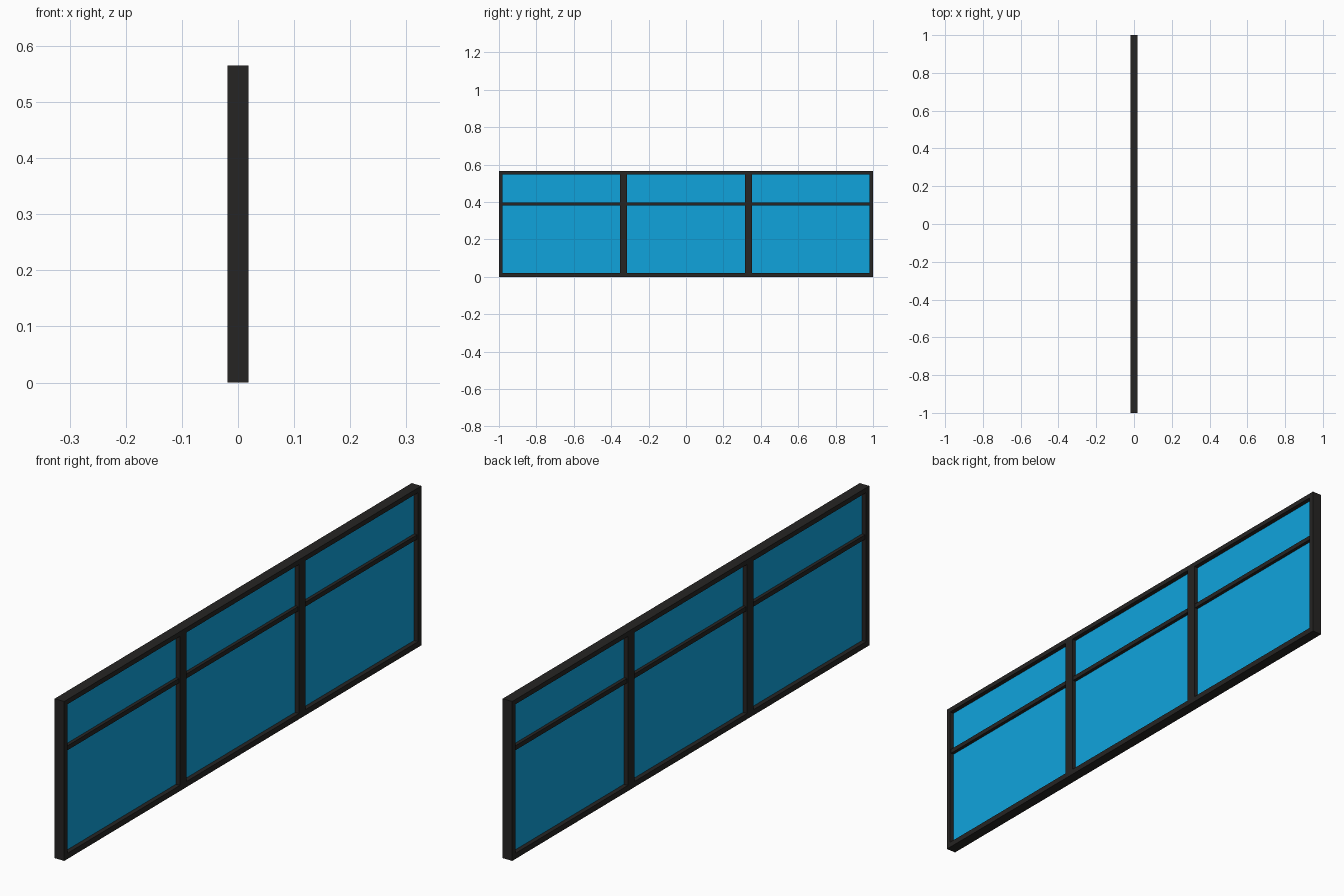
import bpy

if "Cube" in bpy.data.objects:
    bpy.data.objects.remove(bpy.data.objects["Cube"])

DEPTH, HEIGHT = 0.0375, 0.565       # overall frame depth (x) and height (z)
EDGE, MULLION = 0.018, 0.037        # outer post and mullion widths
SILL, HEAD = 0.02, 0.017            # bottom and top rail heights
BAR_Z, BAR_H, BAR_D = 0.39, 0.016, 0.030
GLASS_D = 0.006


def material(name, color):
    m = bpy.data.materials.new(name)
    m.diffuse_color = (*color, 1)
    m.use_nodes = True
    m.node_tree.nodes["Principled BSDF"].inputs["Base Color"].default_value = m.diffuse_color
    return m


FRAME = material("dark_frame", (0.019, 0.018, 0.017))
GLASS = material("blue_glass", (0.005, 0.37, 0.72))


def box(name, y0, y1, z0, z1, depth, mat):
    bpy.ops.mesh.primitive_cube_add(size=1, location=(0, (y0 + y1) / 2, (z0 + z1) / 2))
    ob = bpy.context.object
    ob.name = name
    ob.scale = (depth, y1 - y0, z1 - z0)
    bpy.ops.object.transform_apply(location=False, rotation=False, scale=True)
    ob.data.materials.append(mat)
    return ob


# Vertical posts: two ends and two mullions
posts = [(-1, -1 + EDGE)]
posts += [(c - MULLION / 2, c + MULLION / 2) for c in (-1 / 3, 1 / 3)]
posts += [(1 - EDGE, 1)]
for i, (a, b) in enumerate(posts):
    kind = "end_post" if i in (0, 3) else "mullion"
    box(f"{kind}_{i + 1}", a, b, 0, HEIGHT, DEPTH, FRAME)

# Rails, glazing bar and glass panes in each of the three bays
for i in range(3):
    y0, y1 = posts[i][1], posts[i + 1][0]
    low, high = BAR_Z - BAR_H / 2, BAR_Z + BAR_H / 2
    box(f"bottom_rail_{i + 1}", y0, y1, 0, SILL, DEPTH, FRAME)
    box(f"top_rail_{i + 1}", y0, y1, HEIGHT - HEAD, HEIGHT, DEPTH, FRAME)
    box(f"glazing_bar_{i + 1}", y0, y1, low, high, BAR_D, FRAME)
    box(f"lower_pane_{i + 1}", y0, y1, SILL, low, GLASS_D, GLASS)
    box(f"upper_pane_{i + 1}", y0, y1, high, HEIGHT - HEAD, GLASS_D, GLASS)
